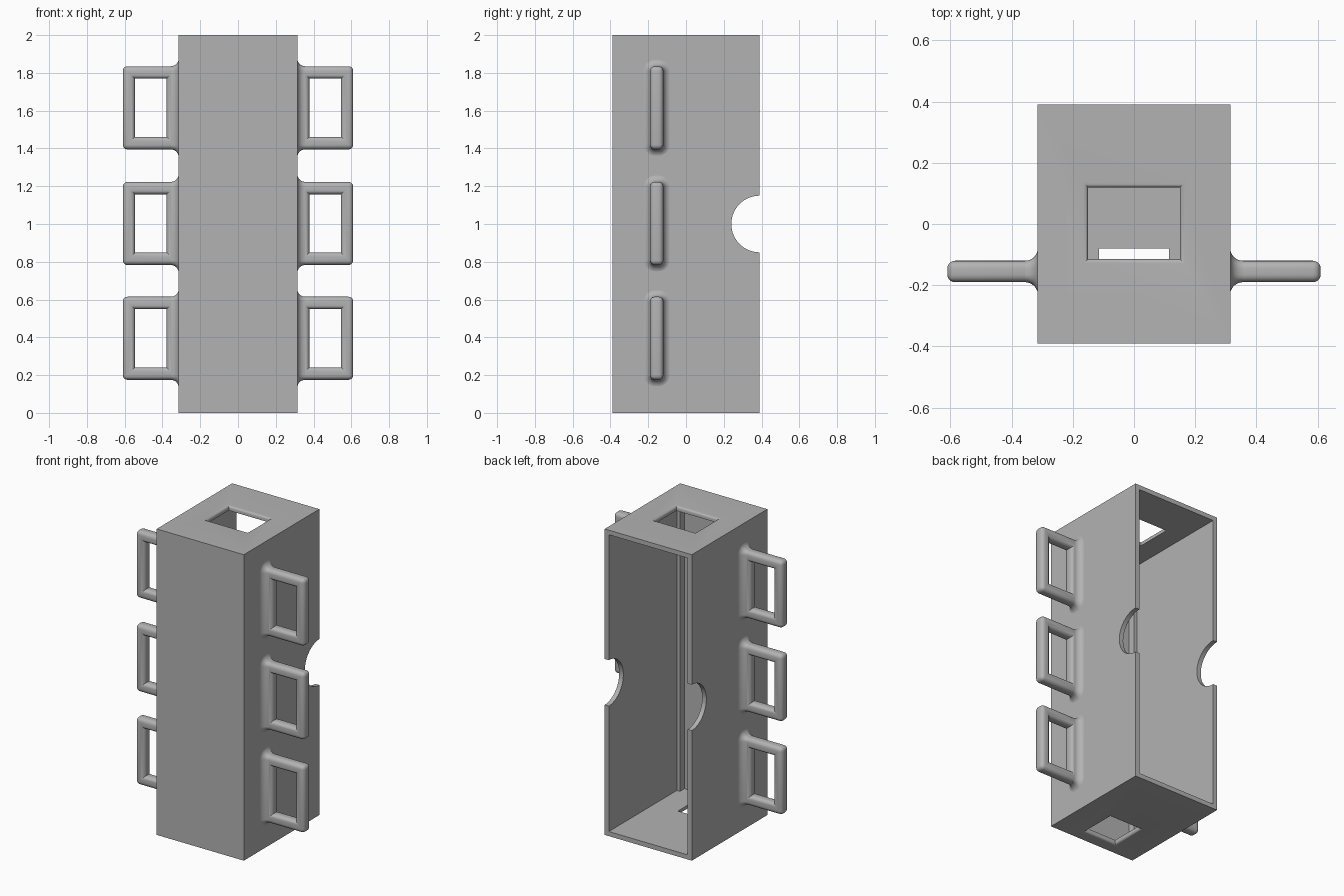
import bpy, bmesh
from math import sin, cos, pi
from mathutils import Matrix

old = bpy.data.objects.get("Cube")
if old:
    bpy.data.objects.remove(old, do_unlink=True)

grey = bpy.data.materials.new("plain grey")
grey.use_nodes = True
grey.diffuse_color = (0.45, 0.45, 0.45, 1)
grey.node_tree.nodes["Principled BSDF"].inputs["Base Color"].default_value = grey.diffuse_color

W, D, H, T = 0.315, 0.39, 2.0, 0.03     # half width, half depth, height, wall


def make(name, bm):
    bmesh.ops.recalc_face_normals(bm, faces=bm.faces)
    mesh = bpy.data.meshes.new(name)
    bm.to_mesh(mesh)
    bm.free()
    mesh.materials.append(grey)
    ob = bpy.data.objects.new(name, mesh)
    bpy.context.collection.objects.link(ob)
    return ob


def box(name, lo, hi):
    bm = bmesh.new()
    bmesh.ops.create_cube(bm, size=1)
    for v in bm.verts:
        v.co = [b if c > 0 else a for c, a, b in zip(v.co, lo, hi)]
    return make(name, bm)


def loft(bm, rings):
    """Skin closed rings of points and cap both ends."""
    rows = [[bm.verts.new(p) for p in ring] for ring in rings]
    n = len(rows[0])
    for a, b in zip(rows, rows[1:]):
        for i in range(n):
            bm.faces.new((a[i], a[(i + 1) % n], b[(i + 1) % n], b[i]))
    bm.faces.new(rows[0])
    bm.faces.new(rows[-1])


def rounded_rect(a, b, r, steps=6):
    pts = []
    for k, (sx, sy) in enumerate(((1, 1), (-1, 1), (-1, -1), (1, -1))):
        for i in range(steps + 1):
            t = (k + i / steps) * pi / 2
            pts.append((sx * (a - r) + r * cos(t), sy * (b - r) + r * sin(t)))
    return pts


def select_only(ob):
    bpy.ops.object.select_all(action='DESELECT')
    ob.select_set(True)
    bpy.context.view_layer.objects.active = ob


def carve(ob, cutter):
    select_only(ob)
    mod = ob.modifiers.new("cut", 'BOOLEAN')
    mod.operation, mod.solver, mod.object = 'DIFFERENCE', 'EXACT', cutter
    bpy.ops.object.modifier_apply(modifier=mod.name)
    bpy.data.objects.remove(cutter, do_unlink=True)


def port_cutter(cy, hx, hy, face, out, r=0.015):
    """Rectangular hole through an end wall, with its outer rim rounded over."""
    levels = [(0, face - out * 0.1)]
    levels += [(r * (1 - cos(i * pi / 8)), face - out * r * (1 - sin(i * pi / 8))) for i in range(5)]
    levels.append((r, face + out * 0.05))
    bm = bmesh.new()
    loft(bm, [[(sx * (hx + o), cy + sy * (hy + o), z)
               for sx, sy in ((1, 1), (-1, 1), (-1, -1), (1, -1))] for o, z in levels])
    return make("port_cutter", bm)


# Open-backed case
case = box("case", (-W, -D, 0), (W, D, H))
carve(case, box("cavity", (T - W, T - D, T), (W - T, D + 0.1, H - T)))
carve(case, port_cutter(0.002, 0.15, 0.117, H, 1))
carve(case, port_cutter(-0.195, 0.115, 0.115, 0, -1))

# Round finger notches in the back edges of both side walls
bm = bmesh.new()
bmesh.ops.create_cone(bm, cap_ends=True, segments=64, radius1=0.15, radius2=0.15, depth=1,
                      matrix=Matrix.Translation((0, D, 1)) @ Matrix.Rotation(pi / 2, 4, 'Y'))
carve(case, make("notch_cutter", bm))
select_only(case)
bpy.ops.object.shade_smooth_by_angle(angle=0.5)

# Inner corner rails along the front wall
for side, name in ((1, "left"), (-1, "right")):
    xs = sorted((side * (W - T + 0.005), side * (W - T - 0.022)))
    box(name + "_inner_rail", (xs[0], T - D - 0.005, T - 0.005), (xs[1], T - D + 0.048, H - T + 0.005))


def handle(name, side, cz):
    cy, half, tall = -0.155, 0.035, 0.22
    x0, x1, x2, x3 = 0.295, 0.378, 0.545, 0.61
    # Rectangular loop
    bm = bmesh.new()
    outline = {"out": (x0, x3, tall), "in": (x1, x2, tall - 0.066)}
    v = {}
    for key, (a, b, h) in outline.items():
        for y in (-half, half):
            v[key, y] = [bm.verts.new((side * x, cy + y, cz + z))
                         for x, z in ((a, -h), (b, -h), (b, h), (a, h))]
    for p, q in ((("out", -half), ("out", half)), (("in", -half), ("in", half)),
                 (("out", -half), ("in", -half)), (("out", half), ("in", half))):
        for i in range(4):
            j = (i + 1) % 4
            bm.faces.new((v[p][i], v[p][j], v[q][j], v[q][i]))
    bmesh.ops.recalc_face_normals(bm, faces=bm.faces)
    inner = set(v["in", -half] + v["in", half])
    edges = []
    for e in bm.edges:
        if e.calc_face_angle() < 0.1:
            continue
        along_y = abs(e.verts[0].co.y - e.verts[1].co.y) > half
        if not (along_y and e.verts[0] in inner):
            edges.append(e)
    bmesh.ops.bevel(bm, geom=edges, offset=0.025, segments=5, profile=0.5, affect='EDGES')
    # Flared fillet where the loop meets the wall
    r = 0.042
    rings = []
    for i in range(9):
        t = i * pi / 16
        o = r * (1 - sin(t))
        x = side * (W - 0.001 + r * (1 - cos(t)))
        rings.append([(x, cy + p, cz + q) for p, q in rounded_rect(half + o, tall + o, 0.025 + o)])
    loft(bm, rings)
    ob = make(name, bm)
    select_only(ob)
    bpy.ops.object.shade_smooth_by_angle(angle=0.6)


for level, cz in (("lower", 0.395), ("middle", 1.003), ("upper", 1.615)):
    handle(level + "_left_handle", 1, cz)
    handle(level + "_right_handle", -1, cz)
